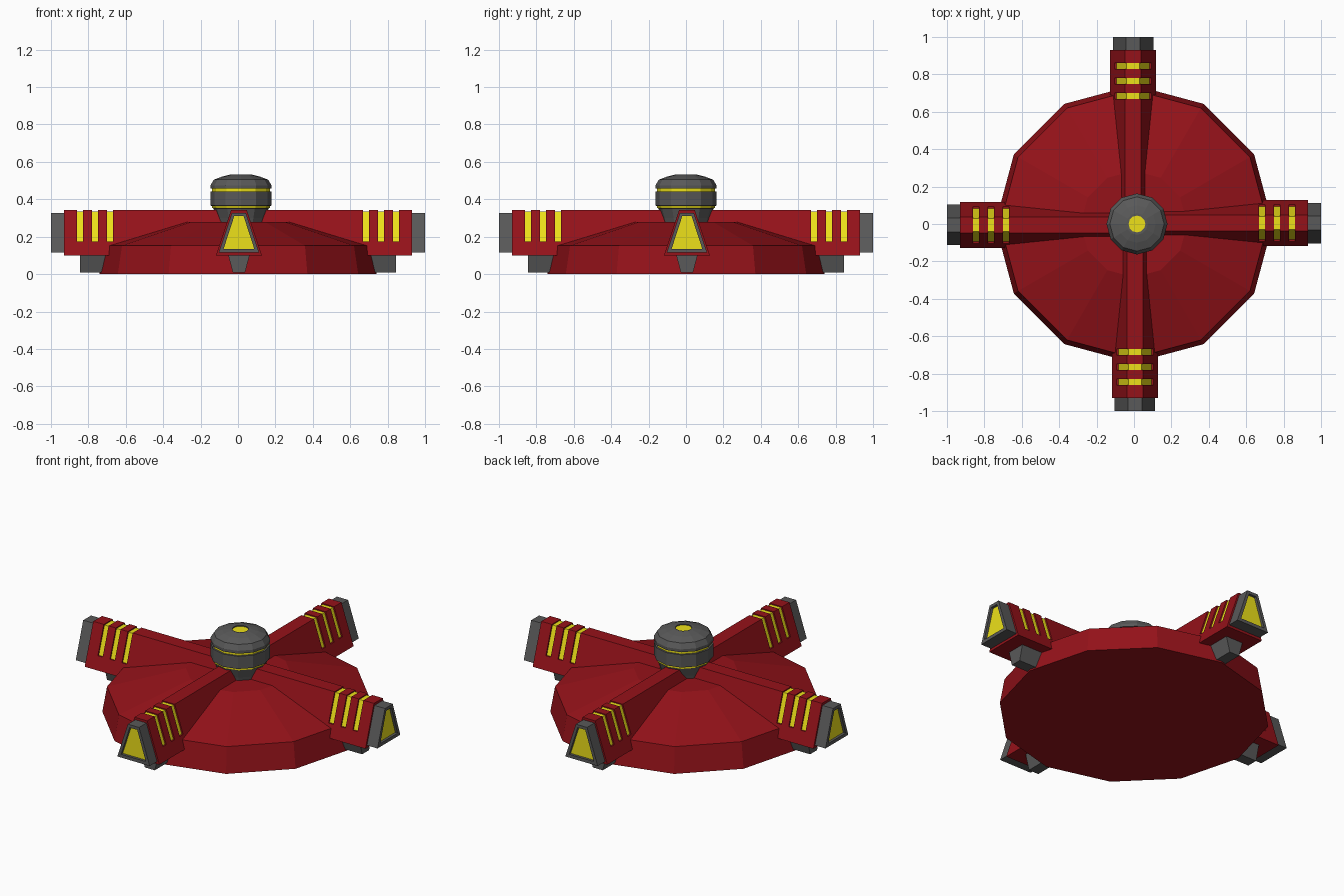
import bpy, bmesh
from math import sin, cos, pi

if "Cube" in bpy.data.objects:
    bpy.data.objects.remove(bpy.data.objects["Cube"])


def material(name, r, g, b):
    m = bpy.data.materials.new(name)
    m.diffuse_color = (r, g, b, 1)
    m.use_nodes = True
    m.node_tree.nodes["Principled BSDF"].inputs["Base Color"].default_value = m.diffuse_color
    return m


RED = material("red_paint", 0.30, 0.006, 0.010)
GREY = material("dark_grey", 0.10, 0.10, 0.10)
YELLOW = material("yellow_glow", 0.85, 0.75, 0.01)


def loft(name, sections, mats, pick=lambda i, j: 0, end=0):
    """Skin a list of closed sections; pick(i, j) gives the face material."""
    bm = bmesh.new()
    rings = [[bm.verts.new(p) for p in s] for s in sections]
    n = len(rings[0])
    for i, (a, b) in enumerate(zip(rings, rings[1:])):
        for j in range(n):
            k = (j + 1) % n
            bm.faces.new((a[j], a[k], b[k], b[j])).material_index = pick(i, j)
    bm.faces.new(rings[0])
    bm.faces.new(rings[-1]).material_index = end
    bmesh.ops.remove_doubles(bm, verts=bm.verts, dist=1e-5)
    bmesh.ops.recalc_face_normals(bm, faces=bm.faces)
    me = bpy.data.meshes.new(name)
    bm.to_mesh(me)
    bm.free()
    for m in mats:
        me.materials.append(m)
    ob = bpy.data.objects.new(name, me)
    bpy.context.collection.objects.link(ob)
    return ob


def ring(r, z, cx=0.0, n=12):
    return [(cx + r * cos(2 * pi * k / n), r * sin(2 * pi * k / n), z) for k in range(n)]


def trapezoid(x, base, z0, top, z1, y=0.005):
    return [(x, y - base, z0), (x, y + base, z0), (x, y + top, z1), (x, y - top, z1)]


# Twelve-sided base plate
loft("base_plate", [ring(0.742, 0), ring(0.716, 0.152), ring(0.285, 0.28)], [RED])

# Central hub with two glowing grooves and a lens on top
hub = [(0.125, 0.27), (0.132, 0.30), (0.148, 0.352), (0.154, 0.353), (0.154, 0.365),
       (0.163, 0.366), (0.163, 0.442), (0.154, 0.443), (0.154, 0.457), (0.163, 0.458),
       (0.163, 0.475), (0.145, 0.505), (0.10, 0.522), (0.058, 0.532), (0.045, 0.532),
       (0.045, 0.526)]
loft("hub", [ring(r, z, 0.016) for r, z in hub], [GREY, YELLOW],
     lambda i, j: int(i in (3, 7)), end=1)


# Arm section: the upper part steps inward by d where a stripe groove runs
def arm_section(x, d):
    half = [(0.123, 0.10), (0.098, 0.175), (0.098 - d, 0.175), (0.042 - d * 0.8, 0.342 - d * 0.7)]
    c = 0.005
    return [(x, c + y, z) for y, z in half] + [(x, c - y, z) for y, z in reversed(half)]


sections = [arm_section(0.08, 0)]
for x in (0.668, 0.748, 0.828):
    sections += [arm_section(x, 0), arm_section(x, 0.009),
                 arm_section(x + 0.032, 0.009), arm_section(x + 0.032, 0)]
sections.append(arm_section(0.93, 0))

arm = loft("arm", sections, [RED, YELLOW],
           lambda i, j: int(i % 4 == 2 and j in (2, 3, 4)))

# Grey end frame with a recessed yellow lamp
lamp = loft("arm_lamp", [trapezoid(0.92, 0.108, 0.115, 0.037, 0.328),
                         trapezoid(1.0, 0.108, 0.115, 0.037, 0.328),
                         trapezoid(1.0, 0.082, 0.135, 0.025, 0.31),
                         trapezoid(0.985, 0.082, 0.135, 0.025, 0.31)],
            [GREY, YELLOW], end=1)

# Tapered foot under the arm
foot = loft("arm_foot", [trapezoid(0.68, 0.033, 0.01, 0.058, 0.105),
                         trapezoid(0.845, 0.033, 0.01, 0.058, 0.105)], [GREY])

# Repeat the arm assembly around the hub
for part in (arm, lamp, foot):
    for k in range(1, 4):
        copy = bpy.data.objects.new(f"{part.name}_{k + 1}", part.data)
        copy.rotation_euler.z = k * pi / 2
        bpy.context.collection.objects.link(copy)
